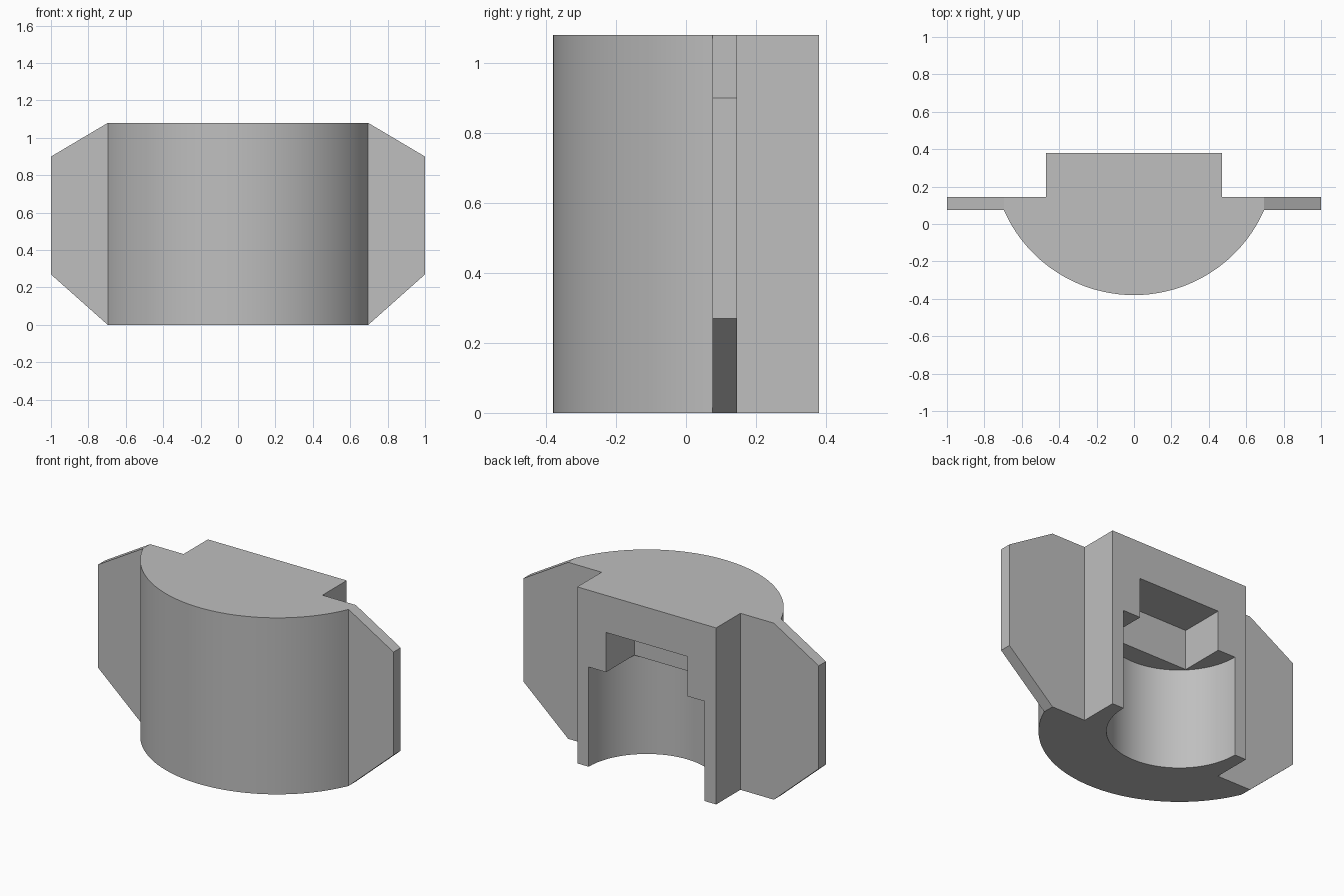
import bpy, bmesh, math
from mathutils import Vector

if "Cube" in bpy.data.objects:
    bpy.data.objects.remove(bpy.data.objects["Cube"], do_unlink=True)

HEIGHT, BACK, RADIUS = 1.08, 0.38, 0.76
BLOCK, TAB_FRONT, TAB_BACK = 0.47, 0.075, 0.145
BORE, LEDGE = 0.393, 0.61
EDGE = math.sqrt(RADIUS ** 2 - (BACK - TAB_FRONT) ** 2)

grey = bpy.data.materials.new("plain grey")
grey.use_nodes = True
colour = (0.52, 0.52, 0.52, 1)
grey.diffuse_color = colour
grey.node_tree.nodes["Principled BSDF"].inputs["Base Color"].default_value = colour


def prism(name, points, direction):
    """Extrude a closed loop of points along a direction."""
    bm = bmesh.new()
    face = bm.faces.new([bm.verts.new(p) for p in points])
    ext = bmesh.ops.extrude_face_region(bm, geom=[face])
    moved = [v for v in ext["geom"] if isinstance(v, bmesh.types.BMVert)]
    bmesh.ops.translate(bm, verts=moved, vec=Vector(direction))
    bmesh.ops.recalc_face_normals(bm, faces=bm.faces)
    mesh = bpy.data.meshes.new(name)
    bm.to_mesh(mesh)
    bm.free()
    mesh.materials.append(grey)
    obj = bpy.data.objects.new(name, mesh)
    bpy.context.collection.objects.link(obj)
    return obj


def arc(radius, start, end, count, z):
    return [(radius * math.cos(a), BACK + radius * math.sin(a), z)
            for a in (start + (end - start) * i / count for i in range(count + 1))]


def carve(target, cutter, operation):
    """Apply a boolean and discard the cutter."""
    cutter.hide_render = True
    mod = target.modifiers.new(cutter.name, "BOOLEAN")
    mod.operation, mod.object, mod.solver = operation, cutter, "EXACT"
    bpy.context.view_layer.objects.active = target
    bpy.ops.object.modifier_apply(modifier=mod.name)
    bpy.data.objects.remove(cutter, do_unlink=True)


# Body plan: curved front, side tabs and rear block
half = math.acos((BACK - TAB_FRONT) / RADIUS)
front = arc(RADIUS, -math.pi / 2 - half, -math.pi / 2 + half, 64, 0)
right = [(1.1, TAB_FRONT, 0), (1.1, TAB_BACK, 0), (BLOCK, TAB_BACK, 0), (BLOCK, BACK, 0)]
left = [(-x, y, z) for x, y, z in reversed(right)]
body = prism("bracket_body", front + right + left, (0, 0, HEIGHT))

# Tab outline: chamfered above and below, extended past the body
low, high, over = 0.27, 0.90, 0.1
top_x = EDGE - over * (1 - EDGE) / (HEIGHT - high)
bottom_x = EDGE - over * (1 - EDGE) / low
side = [(bottom_x, -over), (1, low), (1, high), (top_x, HEIGHT + over)]
outline = [(x, -1, z) for x, z in side] + [(-x, -1, z) for x, z in reversed(side)]
carve(body, prism("tab_outline", outline, (0, 2, 0)), "INTERSECT")

# Round bore from below, open at the back
bore = arc(BORE, -math.pi, 0, 48, -0.1)
bore += [(BORE, BACK + 0.2, -0.1), (-BORE, BACK + 0.2, -0.1)]
carve(body, prism("bore", bore, (0, 0, LEDGE + 0.1)), "DIFFERENCE")

# Square pocket above the bore
w, inner = 0.275, BACK - 0.273
pocket = [(-w, inner, 0.5), (w, inner, 0.5), (w, BACK + 0.2, 0.5), (-w, BACK + 0.2, 0.5)]
carve(body, prism("pocket", pocket, (0, 0, 0.853 - 0.5)), "DIFFERENCE")

# Smooth the curved walls, keep the corners crisp
bpy.ops.object.select_all(action="DESELECT")
body.select_set(True)
bpy.context.view_layer.objects.active = body
bpy.ops.object.shade_smooth_by_angle(angle=math.radians(30))
